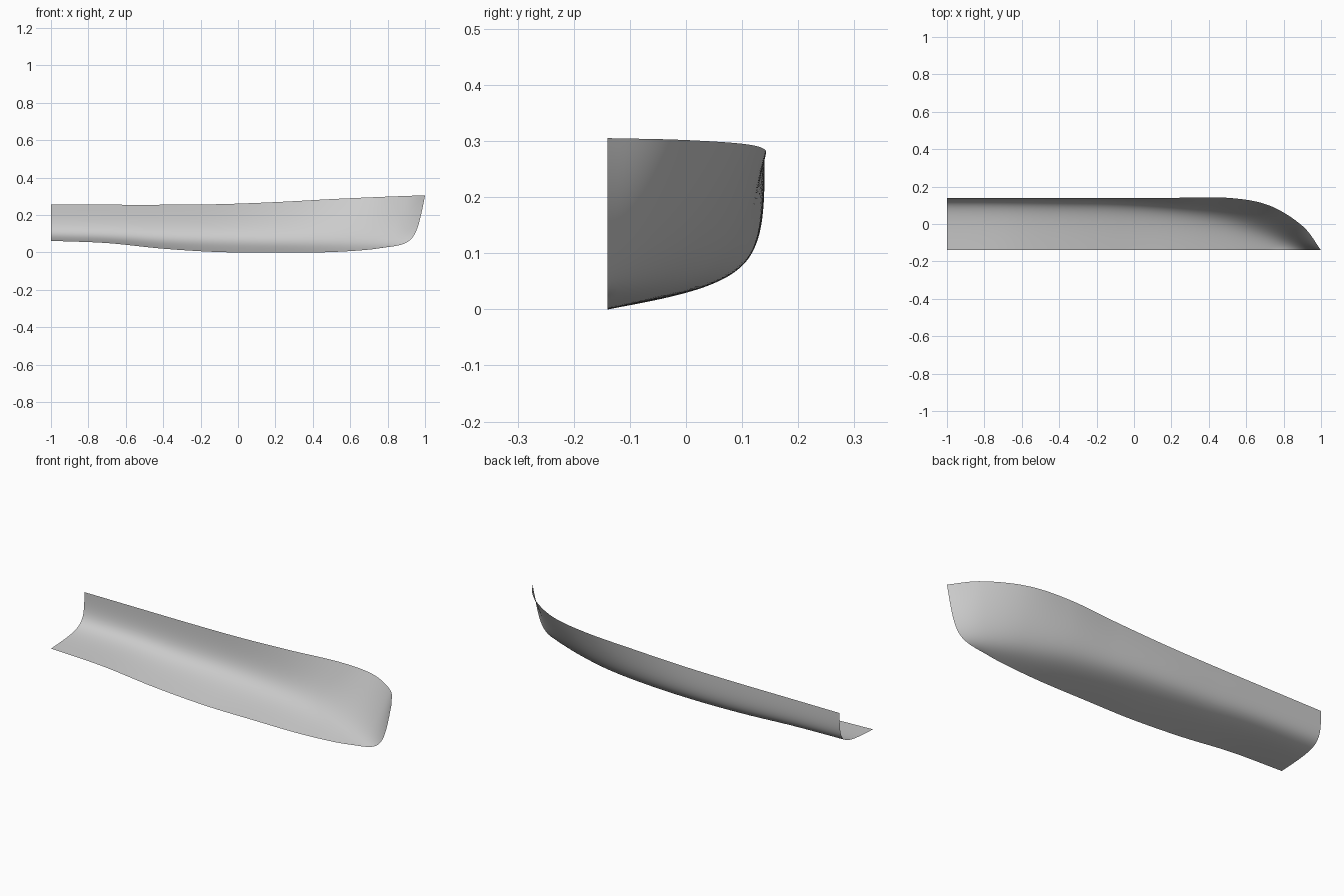
import bpy
import bmesh
from mathutils import Vector

default_cube = bpy.data.objects.get("Cube")
if default_cube:
    bpy.data.objects.remove(default_cube, do_unlink=True)

CENTRE = -0.14          # plane of the keel and stem
FULLNESS = 0.95         # how far each section is pulled into the bilge corner
ALONG, AROUND = 12, 40  # rows per station span, segments per section

# Stations from stern to stem: keel (x, z), bilge corner and sheer (x, y, z)
stations = [
    ((-1.00, .062), (-1.00, .140, .075), (-1.00, .14, .255)),
    ((-0.70, .050), (-0.70, .140, .068), (-0.70, .14, .255)),
    ((-0.40, .020), (-0.40, .138, .055), (-0.40, .14, .255)),
    ((-0.10, .002), (-0.10, .132, .050), (-0.10, .14, .258)),
    ((0.18, 0), (0.19, .105, .045), (0.20, .14, .269)),
    ((0.42, 0), (0.44, .060, .045), (0.50, .14, .285)),
    ((0.58, .006), (0.65, -.010, .045), (0.72, .10, .295)),
    ((0.70, .015), (0.82, -.080, .045), (0.90, -.01, .302)),
    ((0.78, .026), (0.95, CENTRE, .045), (1.00, CENTRE, .305)),
]


def smooth_line(points):
    """Sample a smooth curve passing through every point."""
    points = [Vector(p) for p in points]
    padded = [2 * points[0] - points[1], *points, 2 * points[-1] - points[-2]]
    line = []
    for a, b, c, d in zip(padded, padded[1:], padded[2:], padded[3:]):
        for step in range(ALONG):
            t = step / ALONG
            line.append(b + (c - a) * t / 2
                        + (2 * a - 5 * b + 4 * c - d) * t ** 2 / 2
                        + (3 * b - a - 3 * c + d) * t ** 3 / 2)
    return line + [points[-1]]


def section(keel, corner, sheer):
    """Curve from keel to sheer, rounded through the bilge corner."""
    low = keel.lerp(corner, FULLNESS)
    high = sheer.lerp(corner, FULLNESS)
    curve = []
    for step in range(AROUND + 1):
        t = step / AROUND
        s = 1 - t
        curve.append(keel * s ** 3 + low * 3 * s * s * t
                     + high * 3 * s * t * t + sheer * t ** 3)
    return curve


# Hull half: loft the sections from stern to stem
keel_line = smooth_line([(k[0], CENTRE, k[1]) for k, corner, sheer in stations])
corner_line = smooth_line([corner for k, corner, sheer in stations])
sheer_line = smooth_line([sheer for k, corner, sheer in stations])

bm = bmesh.new()
rows = [[bm.verts.new(p) for p in section(*controls)]
        for controls in zip(keel_line, corner_line, sheer_line)]
for back, front in zip(rows, rows[1:]):
    for i in range(AROUND):
        bm.faces.new((back[i], back[i + 1], front[i + 1], front[i]))
for face in bm.faces:
    face.smooth = True

mesh = bpy.data.meshes.new("hull_half")
bm.to_mesh(mesh)
bm.free()
hull = bpy.data.objects.new("hull_half", mesh)
bpy.context.collection.objects.link(hull)

# Plain light grey skin
grey = bpy.data.materials.new("light_grey")
grey.use_nodes = True
colour = (0.6, 0.6, 0.6, 1)
grey.diffuse_color = colour
grey.node_tree.nodes["Principled BSDF"].inputs["Base Color"].default_value = colour
mesh.materials.append(grey)
